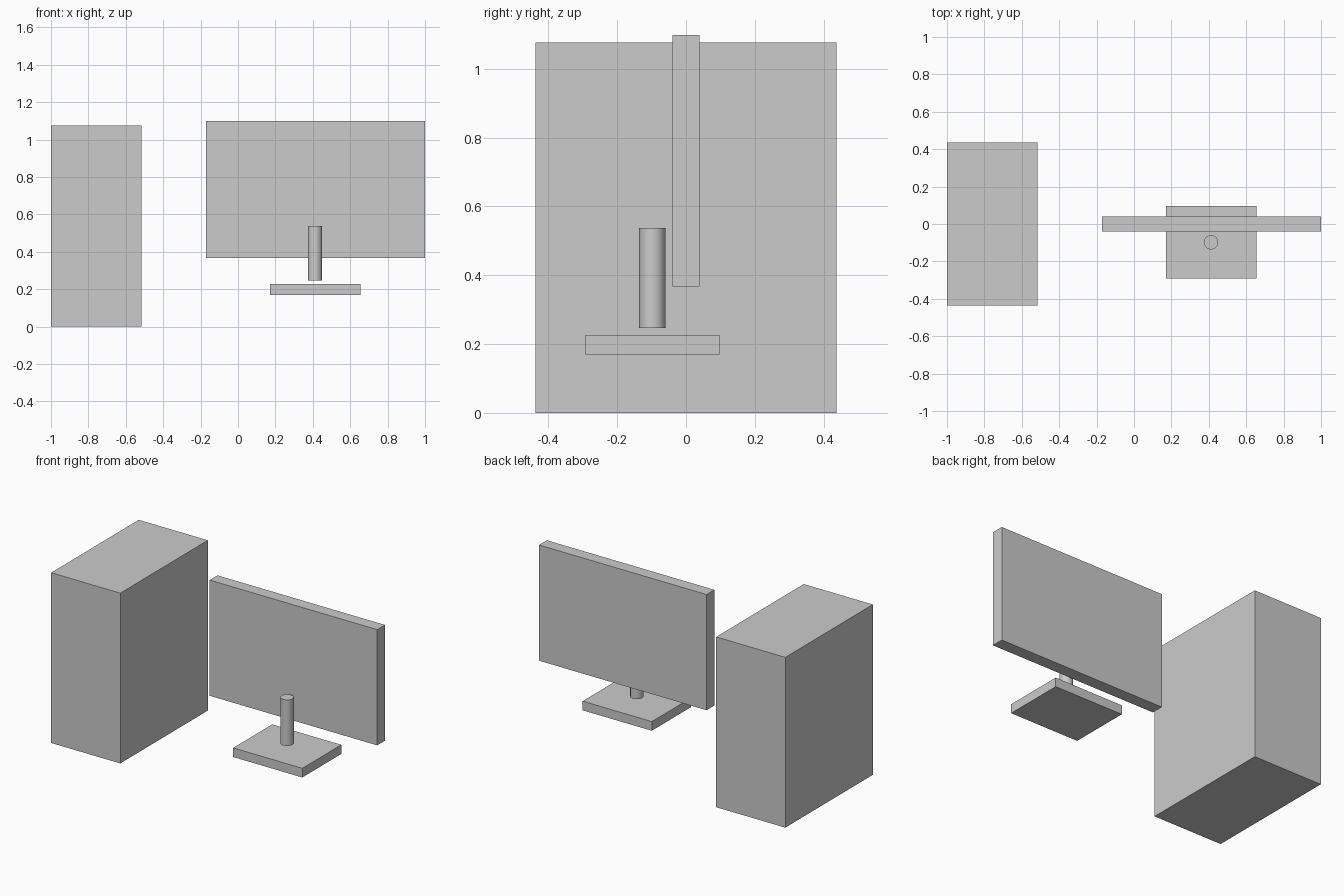
import bpy
import math

if "Cube" in bpy.data.objects:
    bpy.data.objects.remove(bpy.data.objects["Cube"])


def box(name, lo, hi):
    """Axis-aligned box between two corners."""
    centre = [(a + b) / 2 for a, b in zip(lo, hi)]
    bpy.ops.mesh.primitive_cube_add(size=1, location=centre)
    ob = bpy.context.object
    ob.name = name
    ob.scale = [b - a for a, b in zip(lo, hi)]
    bpy.ops.object.transform_apply(location=False, rotation=False, scale=True)
    return ob


# Computer case standing on the ground
box("computer_tower", (-1.0, -0.437, 0.0), (-0.517, 0.437, 1.076))

# Flat display panel
box("monitor_screen", (-0.171, -0.039, 0.368), (1.0, 0.039, 1.099))

# Foot plate under the display
box("monitor_base", (0.171, -0.292, 0.169), (0.654, 0.097, 0.227))

# Round post, floating slightly above the foot plate
z0, z1 = 0.247, 0.538
bpy.ops.mesh.primitive_cylinder_add(
    vertices=32, radius=0.038, depth=z1 - z0, location=(0.412, -0.098, (z0 + z1) / 2))
post = bpy.context.object
post.name = "monitor_post"
bpy.ops.object.shade_smooth_by_angle(angle=math.radians(30))
